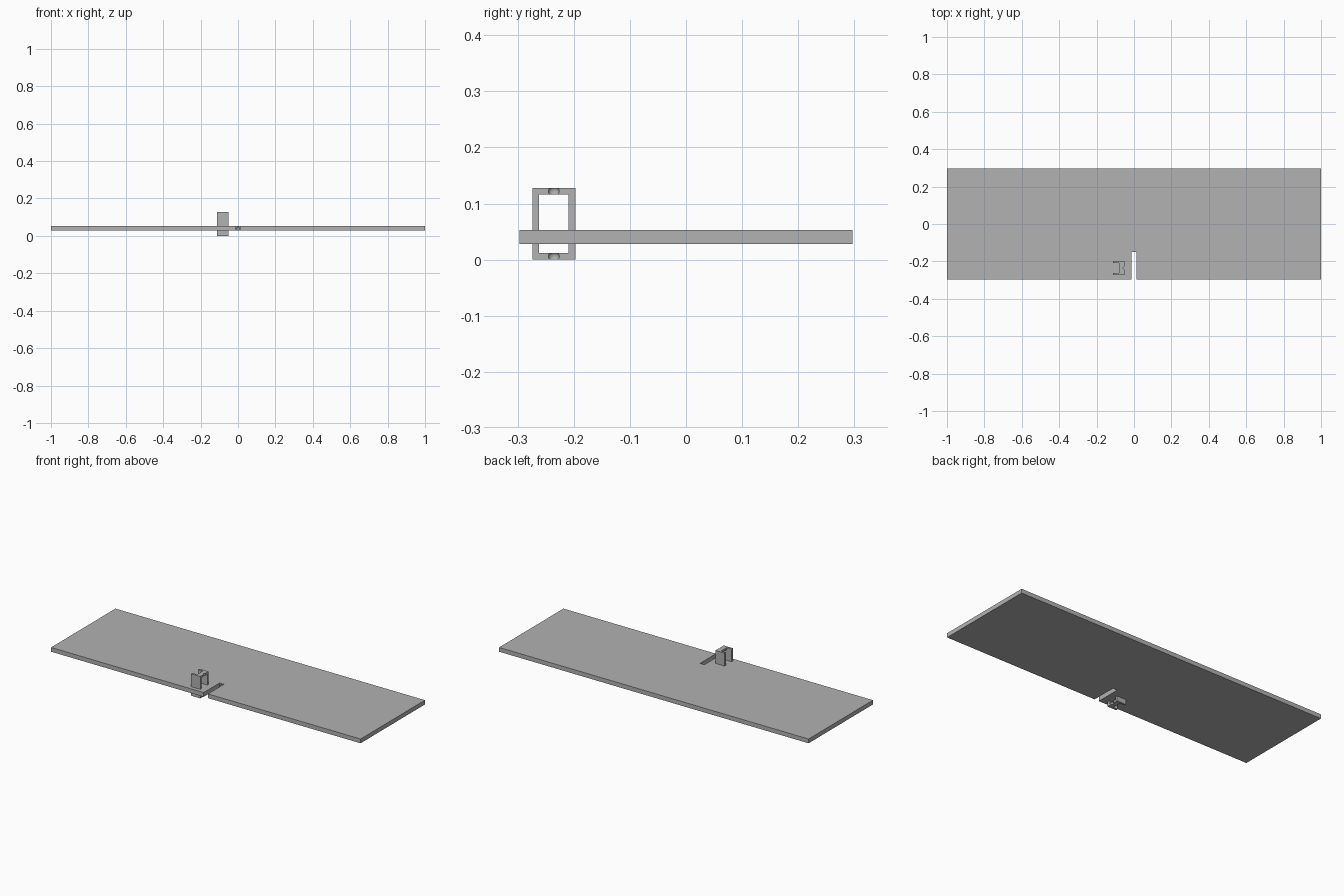
import bpy
import bmesh
from mathutils import Vector

cube = bpy.data.objects.get("Cube")
if cube:
    bpy.data.objects.remove(cube, do_unlink=True)

grey = bpy.data.materials.new("plain grey")
grey.use_nodes = True
colour = (0.445, 0.445, 0.445, 1)
grey.diffuse_color = colour
grey.node_tree.nodes["Principled BSDF"].inputs["Base Color"].default_value = colour


def finish(name, bm):
    bmesh.ops.recalc_face_normals(bm, faces=bm.faces[:])
    mesh = bpy.data.meshes.new(name)
    bm.to_mesh(mesh)
    bm.free()
    mesh.materials.append(grey)
    obj = bpy.data.objects.new(name, mesh)
    bpy.context.collection.objects.link(obj)
    return obj


def extrude(name, points, depth):
    """Solid made by sweeping a flat outline along a vector."""
    bm = bmesh.new()
    face = bm.faces.new([bm.verts.new(p) for p in points])
    swept = bmesh.ops.extrude_face_region(bm, geom=[face])["geom"]
    verts = [v for v in swept if isinstance(v, bmesh.types.BMVert)]
    bmesh.ops.translate(bm, verts=verts, vec=Vector(depth))
    return finish(name, bm)


def box(name, x0, x1, y0, y1, z0, z1):
    outline = [(x0, y0, z0), (x1, y0, z0), (x1, y1, z0), (x0, y1, z0)]
    return extrude(name, outline, (0, 0, z1 - z0))


def ball(name, centre, radius):
    bm = bmesh.new()
    bmesh.ops.create_uvsphere(bm, u_segments=24, v_segments=12, radius=radius)
    bmesh.ops.translate(bm, verts=bm.verts[:], vec=Vector(centre))
    return finish(name, bm)


def cut(obj, cutter):
    cutter.hide_render = True
    mod = obj.modifiers.new("cut", 'BOOLEAN')
    mod.operation = 'DIFFERENCE'
    mod.solver = 'EXACT'
    mod.object = cutter
    bpy.context.view_layer.objects.active = obj
    bpy.ops.object.modifier_apply(modifier=mod.name)
    bpy.data.objects.remove(cutter, do_unlink=True)


# Flat plate with a narrow slot in its front edge
Y, SLOT, END, LOW, HIGH = 0.297, 0.014, -0.15, 0.028, 0.053
outline = [(-1, -Y), (-SLOT, -Y), (-SLOT, END), (SLOT, END),
           (SLOT, -Y), (1, -Y), (1, Y), (-1, Y)]
plate = extrude("slotted_plate", [(x, y, LOW) for x, y in outline],
                (0, 0, HIGH - LOW))
cut(plate, ball("slot_dent", (0, END - 0.005, (LOW + HIGH) / 2), 0.01))

# Rectangular sleeve around the plate, open from side to side
X0, X1, Y0, Y1, TOP, WALL = -0.111, -0.052, -0.274, -0.197, 0.128, 0.012
sleeve = box("sleeve", X0, X1, Y0, Y1, 0, TOP)
cut(sleeve, box("bore", X0 - 0.1, X1 + 0.1, Y0 + WALL, Y1 - WALL, WALL, TOP - WALL))

# Notch through both caps, leaving a bridge on one side
cut(sleeve, box("cap_notch", X0 - 0.1, -0.081, Y0 + WALL, Y1 - WALL, -0.1, TOP + 0.1))

# Round dents in the edge of each bridge
for z in (WALL / 2, TOP - WALL / 2):
    cut(sleeve, ball("bridge_dent", (X1 + 0.002, (Y0 + Y1) / 2, z), 0.01))
